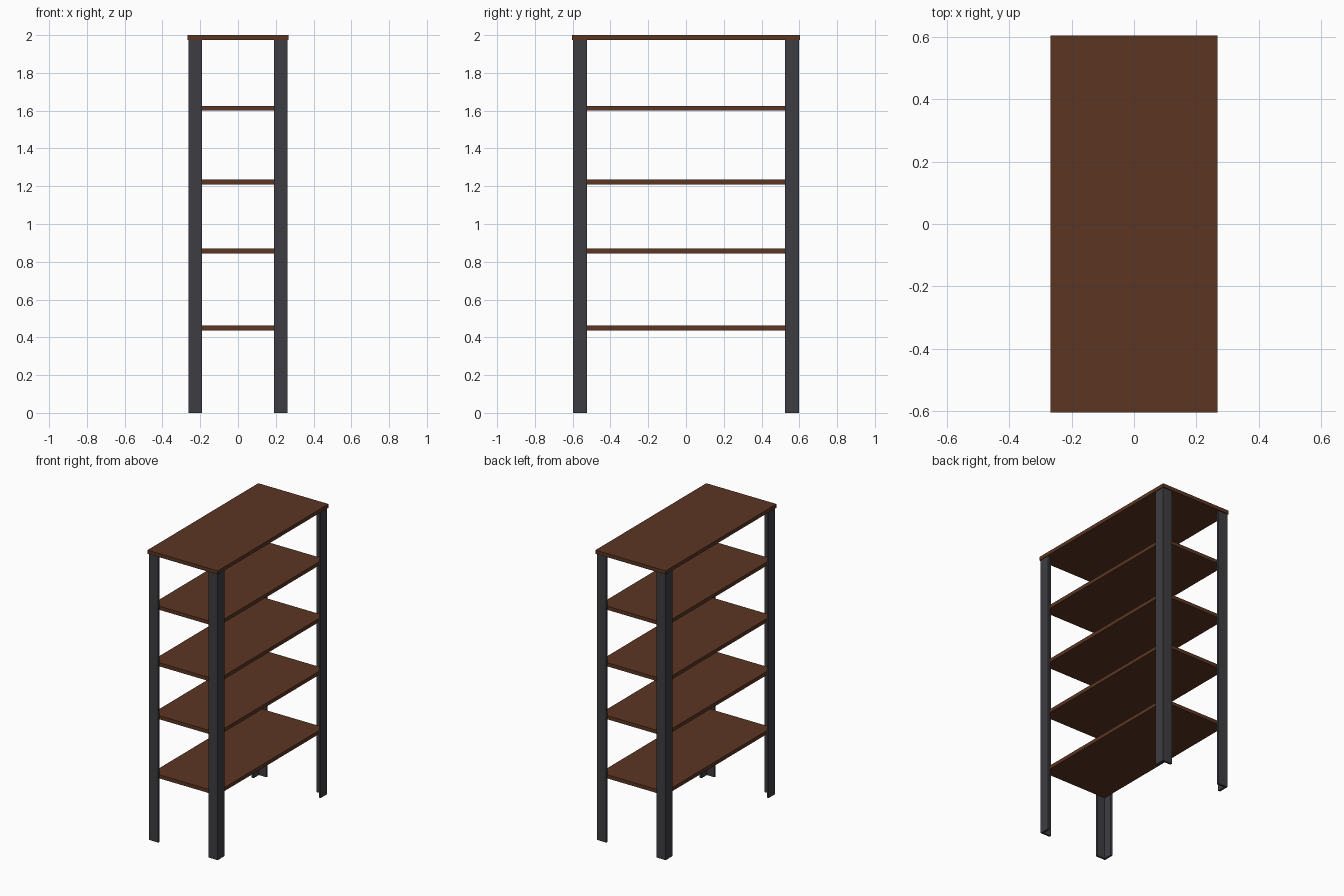
import bpy
import bmesh

cube = bpy.data.objects.get("Cube")
if cube:
    bpy.data.objects.remove(cube, do_unlink=True)


def make_material(name, color):
    mat = bpy.data.materials.new(name)
    mat.use_nodes = True
    mat.diffuse_color = color
    mat.node_tree.nodes["Principled BSDF"].inputs["Base Color"].default_value = color
    return mat


wood = make_material("dark_brown_wood", (0.105, 0.036, 0.016, 1))
steel = make_material("charcoal_steel", (0.048, 0.047, 0.054, 1))


def extrude_profile(name, points, bottom, top, mat):
    """Extrude a flat outline between two heights."""
    bm = bmesh.new()
    face = bm.faces.new([bm.verts.new((x, y, bottom)) for x, y in points])
    result = bmesh.ops.extrude_face_region(bm, geom=[face])
    moved = [v for v in result["geom"] if isinstance(v, bmesh.types.BMVert)]
    bmesh.ops.translate(bm, verts=moved, vec=(0, 0, top - bottom))
    bmesh.ops.recalc_face_normals(bm, faces=bm.faces)
    mesh = bpy.data.meshes.new(name)
    bm.to_mesh(mesh)
    bm.free()
    mesh.materials.append(mat)
    obj = bpy.data.objects.new(name, mesh)
    bpy.context.collection.objects.link(obj)
    return obj


def board(name, half_x, half_y, top, thickness):
    corners = [(-half_x, -half_y), (half_x, -half_y), (half_x, half_y), (-half_x, half_y)]
    return extrude_profile(name, corners, top - thickness, top, wood)


LEG_X, LEG_Y = 0.263, 0.597   # outer corner of the legs
FLANGE = 0.072                # width of each flange
WALL = 0.014                  # metal thickness
THICK = 0.025                 # board thickness

# Four angle-iron legs, each L opening towards the middle
for sy, depth in ((-1, "front"), (1, "back")):
    for sx, side in ((-1, "right"), (1, "left")):
        outline = [(0, 0), (FLANGE, 0), (FLANGE, WALL), (WALL, WALL), (WALL, FLANGE), (0, FLANGE)]
        points = [(sx * (LEG_X - a), sy * (LEG_Y - b)) for a, b in outline]
        extrude_profile(f"{depth}_{side}_leg", points, 0, 2 - THICK, steel)

# Shelves seated inside the legs
for i, top in enumerate((0.462, 0.87, 1.235, 1.625)):
    board(f"shelf_{i + 1}", LEG_X - WALL, LEG_Y - WALL, top, THICK)

# Overhanging top board
board("top_board", 0.268, 0.604, 2, THICK)
